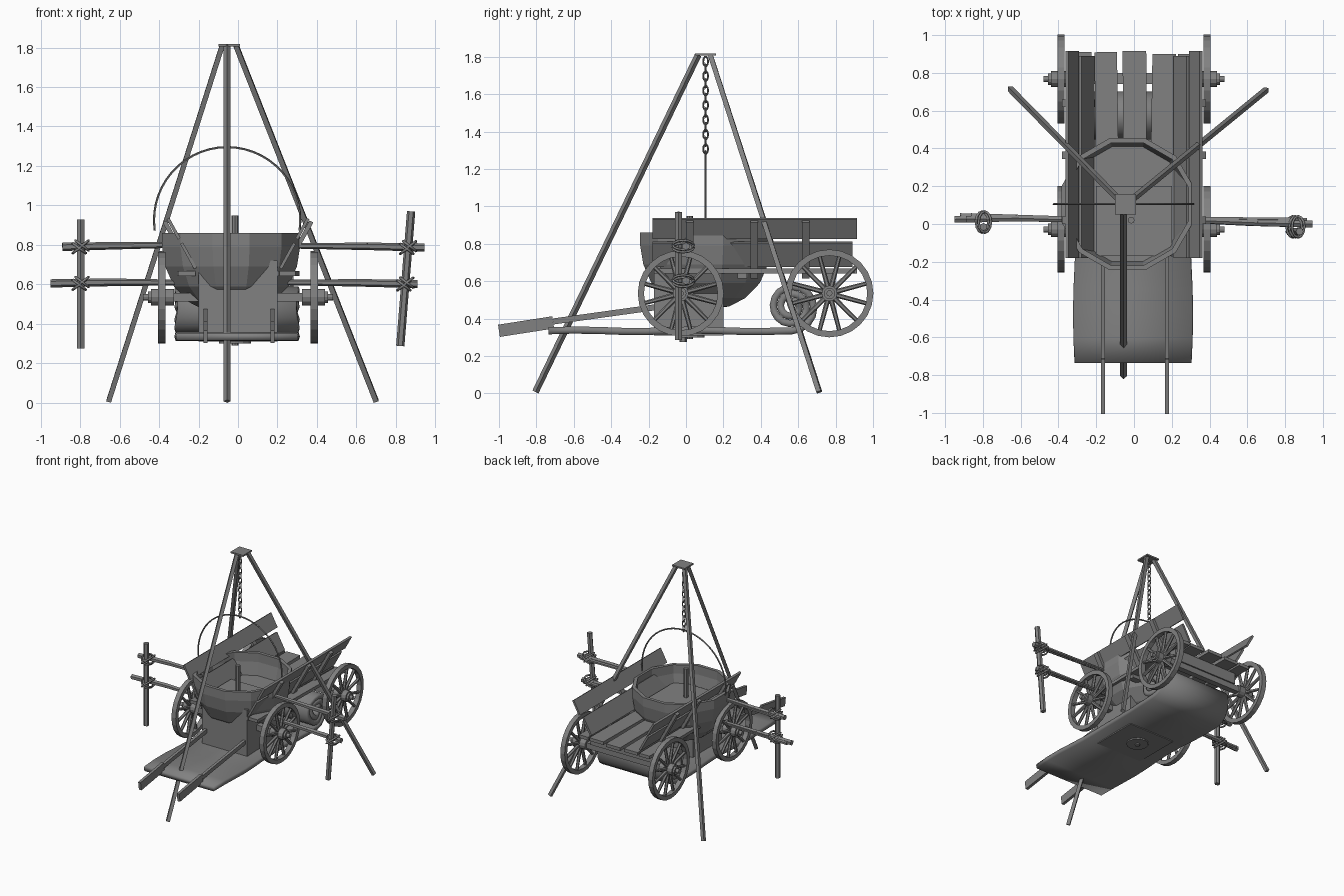
import bpy, bmesh, math
from mathutils import Vector, Matrix

cube = bpy.data.objects.get("Cube")
if cube:
    bpy.data.objects.remove(cube, do_unlink=True)

grey = bpy.data.materials.new("weathered_grey")
grey.use_nodes = True
COLOR = (0.22, 0.22, 0.22, 1)
grey.diffuse_color = COLOR
grey.node_tree.nodes["Principled BSDF"].inputs["Base Color"].default_value = COLOR


def finish(name, bm, smooth=False):
    bmesh.ops.recalc_face_normals(bm, faces=bm.faces)
    mesh = bpy.data.meshes.new(name)
    bm.to_mesh(mesh)
    bm.free()
    mesh.materials.append(grey)
    ob = bpy.data.objects.new(name, mesh)
    bpy.context.collection.objects.link(ob)
    for p in mesh.polygons:
        p.use_smooth = smooth
    return ob


def add_box(bm, center, size, rot=Matrix()):
    m = Matrix.Translation(center) @ rot @ Matrix.Diagonal((*size, 1))
    bmesh.ops.create_cube(bm, size=1, matrix=m)


def add_rod(bm, a, b, r1, r2=None, sides=6):
    a, b = Vector(a), Vector(b)
    d = b - a
    m = Matrix.Translation((a + b) / 2) @ d.to_track_quat('Z', 'Y').to_matrix().to_4x4()
    bmesh.ops.create_cone(bm, cap_ends=True, segments=sides, radius1=r1,
                          radius2=r2 or r1, depth=d.length, matrix=m)


def add_loop(bm, points, r, sides=5, closed=True):
    """Tube of given radius along a planar list of points."""
    pts = [Vector(p) for p in points]
    n = len(pts)
    center = sum(pts, Vector()) / n
    axis = (pts[0] - center).cross(pts[n // 4] - center).normalized()
    rings = []
    for i, p in enumerate(pts):
        prev = pts[(i - 1) % n] if closed else pts[max(i - 1, 0)]
        nxt = pts[(i + 1) % n] if closed else pts[min(i + 1, n - 1)]
        out = (nxt - prev).normalized().cross(axis)
        rings.append([bm.verts.new(p + r * (math.cos(t) * out + math.sin(t) * axis))
                      for t in (2 * math.pi * k / sides for k in range(sides))])
    for i in range(n if closed else n - 1):
        a, b = rings[i], rings[(i + 1) % n]
        for k in range(sides):
            j = (k + 1) % sides
            bm.faces.new((a[k], a[j], b[j], b[k]))


def lathe(bm, profile, sides, matrix):
    """Revolve (radius, height) points around local z."""
    verts = [bm.verts.new((r, 0, z)) for r, z in profile]
    edges = [bm.edges.new(p) for p in zip(verts, verts[1:])]
    res = bmesh.ops.spin(bm, geom=verts + edges, axis=(0, 0, 1), cent=(0, 0, 0),
                         steps=sides, angle=2 * math.pi)
    new = list({v for v in bm.verts if v.is_valid and len(v.link_edges)})
    bmesh.ops.remove_doubles(bm, verts=new, dist=0.0005)
    bmesh.ops.transform(bm, matrix=matrix, verts=bm.verts)


# Tripod with top plate
bm = bmesh.new()
for top, foot in (((-0.055, 0.065), (-0.055, -0.805)),
                  ((-0.08, 0.13), (-0.655, 0.715)),
                  ((-0.01, 0.13), (0.7, 0.71))):
    add_rod(bm, (*foot, 0.008), (*top, 1.81), 0.018, sides=4)
finish("tripod_legs", bm)
bm = bmesh.new()
add_box(bm, (-0.045, 0.105, 1.812), (0.11, 0.11, 0.012))
finish("tripod_plate", bm)

# Hanging chain of alternating links
bm = bmesh.new()
LINKS = 13
for i in range(LINKS):
    z = 1.775 - i * 0.039
    pts = []
    for k in range(10):
        t = 2 * math.pi * k / 10
        side = 0.013 * math.cos(t)
        off = (side, 0) if i % 2 else (0, side)
        pts.append((-0.055 + off[0], 0.105 + off[1], z + 0.026 * math.sin(t)))
    add_loop(bm, pts, 0.005, 4)
finish("chain", bm)

# Cauldron, its contents, and its bail handle
POT = Matrix.Translation((-0.035, 0.105, 0)) @ Matrix.Rotation(math.radians(15), 4, 'Z')
bm = bmesh.new()
lathe(bm, [(0, 0.45), (0.13, 0.465), (0.22, 0.51), (0.3, 0.59), (0.345, 0.69), (0.362, 0.79),
           (0.362, 0.86), (0.335, 0.86), (0.335, 0.79), (0.315, 0.69), (0, 0.69)], 12, POT)
finish("cauldron", bm)
bm = bmesh.new()
arc = [math.radians(-8 + 196 * i / 28) for i in range(29)]
add_loop(bm, [(-0.055 + 0.37 * math.cos(t), 0.105, 0.925 + 0.37 * math.sin(t)) for t in arc],
         0.006, 5, closed=False)
finish("cauldron_handle", bm)

# Front carriage block with centre post and bottom hub
bm = bmesh.new()
add_box(bm, (0, 0.015, 0.515), (0.4, 0.37, 0.41))
finish("carriage_block", bm)
bm = bmesh.new()
add_rod(bm, (-0.015, 0.02, 0.29), (-0.015, 0.02, 0.95), 0.018, sides=8)
add_rod(bm, (-0.015, 0.02, 0.3), (-0.015, 0.02, 0.32), 0.08, sides=12)
finish("centre_post", bm)

# Rug: flat run that ends in a spiral roll
bm = bmesh.new()
path = [(-0.735 + 0.13 * i, 0.335 + 0.004 * math.sin(i * 1.3)) for i in range(10)]
for i in range(44):
    t = i * math.radians(22)
    r = 0.128 - 0.0024 * i
    path.append((0.565 + r * math.sin(t), 0.463 - r * math.cos(t)))
half = 0.019
rows = []
for i, (y, z) in enumerate(path):
    a, b = path[max(i - 1, 0)], path[min(i + 1, len(path) - 1)]
    d = Vector((b[0] - a[0], b[1] - a[1])).normalized()
    w = 0.31 + 0.008 * math.sin(i * 0.8)
    rows.append([bm.verts.new((x * w - 0.005, y - d.y * s * half, z + d.x * s * half))
                 for x, s in ((-0.98, 1), (0.98, 1), (1, 0), (0.98, -1), (-0.98, -1), (-1, 0))])
for a, b in zip(rows, rows[1:]):
    for k in range(6):
        j = (k + 1) % 6
        bm.faces.new((a[k], a[j], b[j], b[k]))
bm.faces.new(rows[0])
bm.faces.new(rows[-1])
finish("rolled_rug", bm, smooth=True)

# Pull shafts: deep grip, thinner bar
bm = bmesh.new()
for x in (-0.165, 0.175):
    for (y0, z0), (y1, z1), h in (((-1, 0.335), (-0.71, 0.38), 0.066),
                                  ((-0.71, 0.385), (-0.17, 0.46), 0.032)):
        ang = math.atan2(z1 - z0, y1 - y0)
        add_box(bm, (x, (y0 + y1) / 2, (z0 + z1) / 2),
                (0.022, math.hypot(y1 - y0, z1 - z0), h), Matrix.Rotation(ang, 4, 'X'))
finish("pull_shafts", bm)

# Cart floor planks, slightly fanned toward the back
bm = bmesh.new()
for x, w, end, turn in ((-0.142, 0.12, 0.91, 0.015), (0.005, 0.125, 0.915, 0.005),
                        (0.152, 0.125, 0.9, -0.015), (0.262, 0.08, 0.9, -0.02),
                        (-0.265, 0.09, 0.91, 0.01)):
    add_box(bm, (x, (end - 0.17) / 2, 0.655), (w, end + 0.17, 0.025),
            Matrix.Rotation(turn, 4, 'Z'))
finish("floor_planks", bm)
bm = bmesh.new()
add_box(bm, (0, 0.77, 0.6), (0.56, 0.06, 0.085))
add_box(bm, (0, 0.3, 0.63), (0.56, 0.05, 0.03))
finish("floor_beams", bm)

# Outward-leaning side boards and stakes
LEAN = 0.55
for side, label in ((-1, "right"), (1, "left")):
    tilt = Matrix.Rotation(side * math.atan(LEAN), 4, 'Y')

    def lean_x(z):
        return side * (0.358 - (0.94 - z) * LEAN)
    bm = bmesh.new()
    for z0, z1, end in ((0.68, 0.81, 0.89), (0.83, 0.935, 0.915)):
        z = (z0 + z1) / 2
        add_box(bm, (lean_x(z), (end - 0.18) / 2, z),
                (0.016, end + 0.18, (z1 - z0) * 1.12), tilt)
    finish(label + "_side_boards", bm)
    bm = bmesh.new()
    for y in (0.02, 0.365, 0.64):
        add_box(bm, (lean_x(0.78) + side * 0.02, y, 0.77), (0.022, 0.04, 0.34), tilt)
    finish(label + "_side_stakes", bm)

# Spoked wheels and axles
for y, r, label in ((-0.028, 0.23, "front"), (0.767, 0.235, "rear")):
    for side in (-1, 1):
        m = Matrix.Translation((side * 0.387, y, 0.535)) @ Matrix.Rotation(math.pi / 2, 4, 'Y')
        bm = bmesh.new()
        lathe(bm, [(r, -0.019), (r, 0.019), (r - 0.033, 0.019), (r - 0.033, -0.019), (r, -0.019)],
              24, m)
        for k in range(12):
            t = 2 * math.pi * (k + 0.5) / 12
            c = Vector((0, math.cos(t), math.sin(t)))
            mid = Vector((side * 0.387, y, 0.535))
            add_rod(bm, mid + c * 0.02, mid + c * (r - 0.025), 0.014, 0.011, 6)
        for x0, x1, hub in ((0.325, 0.44, 0.042), (0.44, 0.455, 0.03), (0.455, 0.48, 0.016)):
            add_rod(bm, (side * x0, y, 0.535), (side * x1, y, 0.535), hub, sides=12)
        finish(f"{label}_wheel_{'left' if side > 0 else 'right'}", bm)
    bm = bmesh.new()
    add_box(bm, (0, y, 0.535), (0.68, 0.045, 0.045))
    finish(label + "_axle", bm)

# Rough rail fences on both sides, lashed to a post
for label, rails, post in (
        ("right", (((-0.89, 0.79), (-0.3, 0.8)), ((-0.95, 0.605), (-0.28, 0.61))),
         ((-0.797, 0.275), (-0.797, 0.93))),
        ("left", (((0.945, 0.787), (0.3, 0.795)), ((0.91, 0.602), (0.25, 0.61))),
         ((0.822, 0.288), (0.877, 0.97)))):
    yr = 0.025 if label == "right" else 0.0
    bm = bmesh.new()
    for (x0, z0), (x1, z1) in rails:
        xm = x0 * 0.55 + x1 * 0.45
        add_rod(bm, (x0, yr, z0), (xm, yr + 0.006, z0 + 0.006), 0.021, 0.019)
        add_rod(bm, (xm, yr + 0.006, z0 + 0.006), (x1, 0.02, z1), 0.019, 0.014)
        add_rod(bm, (x0 * 0.97, yr + 0.02, z0 - 0.004), (x1, 0.03, z1 - 0.004), 0.014, 0.01)
    finish(label + "_rails", bm)
    bm = bmesh.new()
    (px, pz), (qx, qz) = post
    yp = yr - 0.04
    add_rod(bm, (px, yp, pz), (qx, yp, qz), 0.021)
    finish(label + "_fence_post", bm)
    bm = bmesh.new()
    for (x0, z0), _ in rails:
        xc = px + (qx - px) * (z0 - pz) / (qz - pz)
        for s in (-1, 1):
            for off in (-0.007, 0.007):
                pts = []
                for k in range(12):
                    t = 2 * math.pi * k / 12
                    u = 0.033 * math.cos(t)
                    pts.append((xc + u + off, yr - 0.015 + 0.056 * math.sin(t),
                                z0 + s * u * 0.75 + off))
                add_loop(bm, pts, 0.007)
    finish(label + "_lashings", bm, smooth=True)
